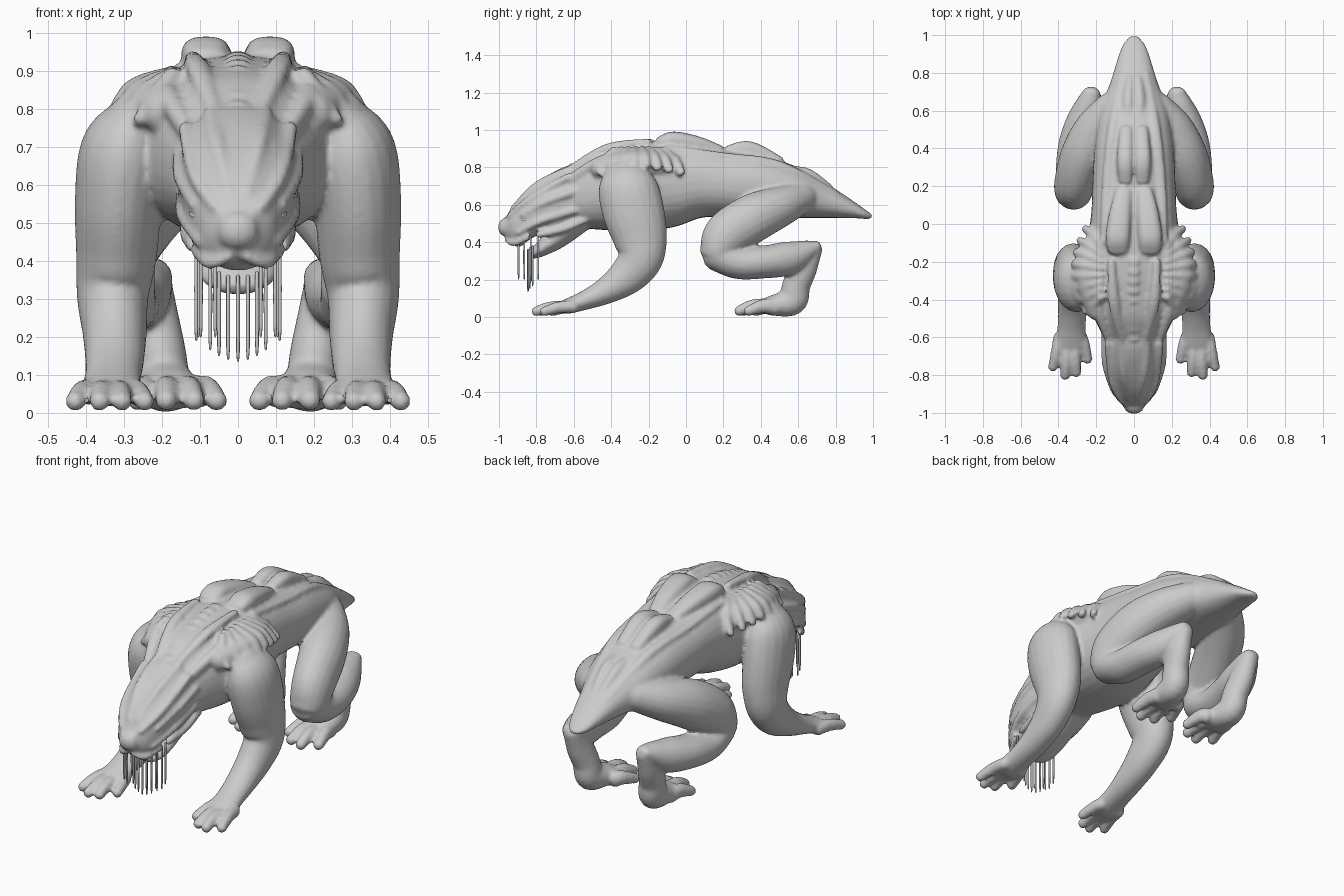
import bpy, bmesh, math
from mathutils import Vector


def spline(pts, steps):
    """Catmull-Rom through points of any dimension."""
    p = [pts[0]] + list(pts) + [pts[-1]]
    out = []
    for i in range(1, len(p) - 2):
        for k in range(steps):
            t = k / steps
            out.append([0.5 * (2 * b + (c - a) * t + (2 * a - 5 * b + 4 * c - d) * t * t
                               + (3 * b - a - 3 * c + d) * t ** 3)
                        for a, b, c, d in zip(p[i - 1], p[i], p[i + 1], p[i + 2])])
    return out + [list(pts[-1])]


def tube(bm, pts, s=1, sides=20, steps=6, upright=False, power=1.0):
    """Loft through (x, y, z, half width, half height) with rounded ends."""
    path = spline(pts, steps)
    rings = []
    for i, (x, y, z, w, h) in enumerate(path):
        c = Vector((x, y, z))
        t = (Vector(path[min(i + 1, len(path) - 1)][:3]) - Vector(path[max(i - 1, 0)][:3])).normalized()
        if upright:
            t = Vector((0, math.copysign(1, t.y), 0))
        side = (Vector((1, 0, 0)) - t * t.x).normalized()
        rings.append((c, t, side, t.cross(side), w, h))

    def cap(ring, sign):
        c, t, a, b, w, h = ring
        r = min(w, h) * 0.8
        return [(c + t * sign * r * math.sin(q), t, a, b, w * math.cos(q), h * math.cos(q))
                for q in (0.5, 1.0, 1.4)]
    rings = cap(rings[0], -1)[::-1] + rings + cap(rings[-1], 1)
    loops = []
    for c, t, a, b, w, h in rings:
        loop = []
        for k in range(sides):
            q = 2 * math.pi * k / sides
            u, v = math.cos(q), math.sin(q)
            u, v = math.copysign(abs(u) ** power, u), math.copysign(abs(v) ** power, v)
            p = c + a * (w * u) + b * (h * v)
            loop.append(bm.verts.new((p.x * s, p.y, p.z)))
        loops.append(loop)
    for l0, l1 in zip(loops, loops[1:]):
        for k in range(sides):
            j = (k + 1) % sides
            bm.faces.new((l0[k], l0[j], l1[j], l1[k]))
    bm.faces.new(loops[0])
    bm.faces.new(loops[-1])


def profile(bm, rows, power):
    """Upright loft from (y, top, bottom, half width)."""
    tube(bm, [(0, y, (a + b) / 2, w, (a - b) / 2) for y, a, b, w in rows],
         sides=32, upright=True, power=power)


def finish(bm, name, voxel=0):
    bmesh.ops.recalc_face_normals(bm, faces=bm.faces)
    me = bpy.data.meshes.new(name)
    bm.to_mesh(me)
    bm.free()
    ob = bpy.data.objects.new(name, me)
    bpy.context.collection.objects.link(ob)
    bpy.ops.object.select_all(action='DESELECT')
    bpy.context.view_layer.objects.active = ob
    ob.select_set(True)
    if voxel:
        m = ob.modifiers.new("fuse", 'REMESH')
        m.mode = 'VOXEL'
        m.voxel_size = voxel
        m = ob.modifiers.new("soften", 'SMOOTH')
        m.iterations = 3
        bpy.ops.object.convert(target='MESH')
    bpy.ops.object.shade_smooth_by_angle(angle=math.radians(50))


bm = bmesh.new()
# torso and tail
profile(bm, [(-.64, .79, .48, .14), (-.5, .88, .47, .21), (-.35, .92, .46, .265),
             (-.2, .94, .46, .265), (-.05, .94, .485, .24), (.08, .925, .53, .225), (.2, .9, .535, .22),
             (.4, .87, .53, .21), (.6, .80, .53, .18), (.75, .715, .53, .125),
             (.88, .63, .53, .085), (.95, .58, .525, .058), (.985, .555, .525, .03)], .88)
# head
profile(bm, [(-.965, .53, .43, .055), (-.93, .59, .39, .09), (-.89, .64, .375, .112),
             (-.84, .685, .41, .135), (-.78, .73, .44, .15), (-.7, .78, .42, .158),
             (-.62, .81, .45, .155), (-.52, .80, .5, .15)], .88)
# lower jaw
tube(bm, [(0, -.54, .53, .13, .06), (0, -.68, .43, .12, .06),
          (0, -.78, .36, .1, .04), (0, -.82, .335, .07, .025)])
# neck vertebrae
for i in range(9):
    y = -.6 + i * .05
    z = .815 + .13 * math.sin(i / 8 * math.pi / 2)
    tube(bm, [(0, y - .012, z - .005, .03, .014), (0, y + .012, z - .005, .03, .014)], sides=10, steps=2)

for s in (1, -1):
    # front leg
    tube(bm, [(.265, -.32, .765, .085, .125), (.3, -.31, .69, .115, .16), (.315, -.28, .56, .115, .165),
              (.32, -.245, .42, .107, .145), (.33, -.245, .31, .095, .12), (.325, -.32, .215, .085, .1),
              (.325, -.43, .14, .078, .072), (.33, -.54, .09, .075, .052),
              (.335, -.64, .055, .088, .04)], s)
    # shoulder mass under the folds
    tube(bm, [(.19, -.46, .79, .06, .06), (.235, -.27, .825, .075, .065), (.19, -.06, .80, .05, .07)], s)
    # fingers
    for x, y in ((.245, -.72), (.305, -.79), (.365, -.805), (.43, -.76)):
        bx = .335 + (x - .335) * .6
        tube(bm, [(bx, -.6, .055, .036, .035), ((bx + x) / 2, y + .08, .052, .03, .032),
                  (x, y, .029, .026, .026)], s, sides=12)
    # thigh, shin and raised heel
    tube(bm, [(.11, .62, .64, .09, .085), (.2, .5, .59, .115, .11), (.27, .36, .53, .12, .13),
              (.315, .22, .44, .107, .125), (.32, .17, .35, .1, .1)], s)
    tube(bm, [(.315, .17, .34, .098, .095), (.315, .28, .29, .1, .087), (.3, .42, .295, .1, .088),
              (.265, .55, .315, .09, .09), (.235, .65, .355, .065, .058), (.225, .695, .375, .048, .036)], s)
    tube(bm, [(.225, .685, .365, .047, .047), (.22, .63, .27, .06, .075), (.205, .59, .17, .066, .075),
              (.195, .565, .085, .072, .078), (.18, .45, .06, .088, .052)], s)
    # hind toes
    for x, y in ((.055, .37), (.115, .3), (.19, .28), (.265, .33)):
        bx = .18 + (x - .18) * .6
        tube(bm, [(bx, .48, .055, .04, .045), ((bx + x) / 2, y + .08, .058, .033, .038),
                  (x, y, .031, .028, .027)], s, sides=12)
    # folds fanned over the shoulder
    for i in range(8):
        y = -.46 + i * .062
        e = abs(i - 3.5) / 3.5
        x = .32 - .06 * e * e
        tube(bm, [(.17, -.27 + (y + .27) * .6, .895, .022, .02),
                  (x - .045, -.27 + (y + .27) * .85, .865 - .03 * e, .022, .028),
                  (x, y, .815 - .045 * e, .018, .025)], s, sides=10)
    # long neck ridges
    tube(bm, [(.06, -.62, .79, .02, .02), (.105, -.42, .905, .03, .022), (.12, -.2, .935, .02, .02)], s)
    tube(bm, [(.13, -.62, .73, .02, .03), (.185, -.45, .835, .03, .03), (.2, -.25, .88, .02, .02)], s)
    # flank ridges along the back
    tube(bm, [(.15, -.1, .90, .03, .02), (.14, .2, .86, .03, .02),
              (.11, .5, .815, .03, .02), (.06, .8, .66, .02, .015)], s)
    # crest, brow and cheek ridges
    tube(bm, [(.025, -.93, .58, .012, .012), (.055, -.8, .71, .02, .014), (.065, -.62, .795, .025, .015)], s)
    tube(bm, [(.06, -.945, .54, .015, .015), (.112, -.84, .625, .02, .02), (.14, -.63, .75, .018, .02)], s)
    tube(bm, [(.115, -.88, .545, .012, .012), (.152, -.74, .62, .018, .02), (.157, -.57, .68, .015, .02)], s)
    tube(bm, [(.1, -.9, .45, .015, .015), (.145, -.76, .52, .018, .02), (.148, -.56, .58, .015, .02)], s)
    tube(bm, [(.12, -.79, .44, .015, .02), (.135, -.66, .47, .018, .02), (.138, -.54, .52, .015, .02)], s)
    # nostril bump and upper lip
    tube(bm, [(.03, -.965, .505, .018, .018), (.05, -.93, .55, .016, .016)], s, sides=12)
    tube(bm, [(.02, -.955, .415, .015, .018), (.075, -.92, .395, .014, .018), (.115, -.84, .43, .012, .018)], s)
    # paired plates down the back
    tube(bm, [(.085, -.14, .935, .055, .03), (.085, -.07, .94, .065, .052),
              (.072, .06, .922, .058, .045), (.055, .18, .9, .04, .02)], s, power=.75)
    tube(bm, [(.045, .23, .895, .035, .025), (.046, .34, .888, .045, .052),
              (.04, .5, .835, .035, .025)], s, power=.75)
    tube(bm, [(.03, .58, .79, .025, .02), (.03, .66, .76, .03, .03), (.022, .77, .695, .02, .015)], s)
finish(bm, "body", .0105)

# eyes
bm = bmesh.new()
for s in (1, -1):
    tube(bm, [(.108, -.872, .52, .014, .012), (.116, -.855, .525, .014, .012)], s, sides=12)
finish(bm, "eyes")

# hanging mouth strands: (x, y, top, tip)
bm = bmesh.new()
strands = [(0, -.845, .36, .135), (.026, -.842, .36, .14), (.05, -.835, .37, .15), (.073, -.82, .38, .165),
           (.06, -.895, .40, .2), (.098, -.865, .41, .2), (.11, -.83, .43, .19), (.104, -.79, .43, .2)]
for x, y, top, tip in strands:
    for s in ((1, -1) if x else (1,)):
        tube(bm, [(x, y, top, .005, .005), (x, y, tip + .03, .005, .005), (x, y, tip, .001, .001)],
             s, sides=8, steps=2)
finish(bm, "mouth_strands")
